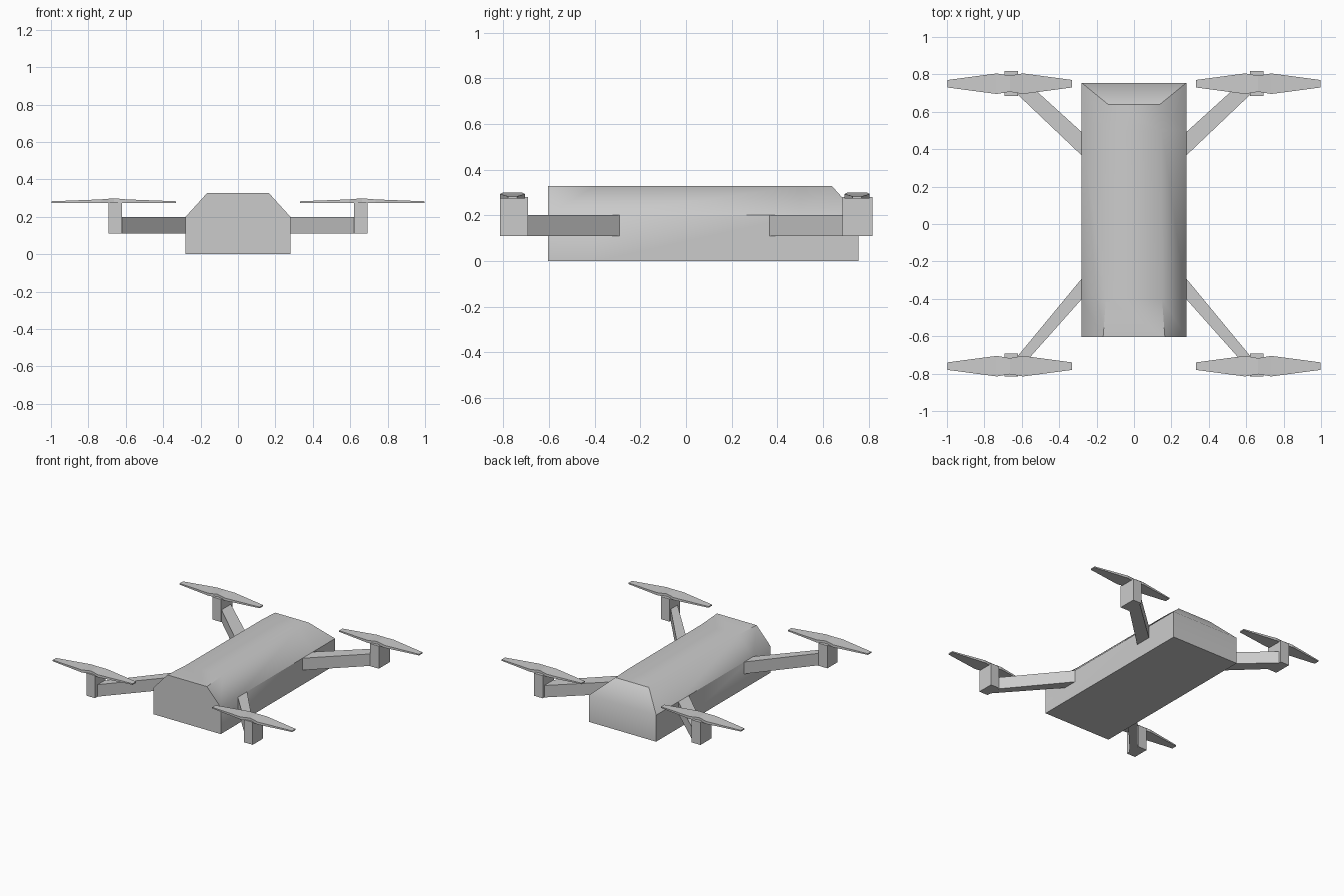
import bpy, math

if "Cube" in bpy.data.objects:
    bpy.data.objects.remove(bpy.data.objects["Cube"])


def make(name, verts, faces, smooth=False):
    me = bpy.data.meshes.new(name)
    me.from_pydata(verts, [], faces)
    ob = bpy.data.objects.new(name, me)
    bpy.context.collection.objects.link(ob)
    bpy.context.view_layer.objects.active = ob
    bpy.ops.object.select_all(action='DESELECT')
    ob.select_set(True)
    bpy.ops.object.mode_set(mode='EDIT')
    bpy.ops.mesh.select_all(action='SELECT')
    bpy.ops.mesh.normals_make_consistent(inside=False)
    bpy.ops.object.mode_set(mode='OBJECT')
    if smooth:
        bpy.ops.object.shade_smooth_by_angle(angle=math.radians(45))
    return ob


def prism(name, outline, z0, z1):
    n = len(outline)
    verts = [(x, y, z) for z in (z0, z1) for x, y in outline]
    faces = [tuple(range(n)), tuple(range(n, 2 * n))]
    faces += [(i, (i + 1) % n, n + (i + 1) % n, n + i) for i in range(n)]
    return make(name, verts, faces)


def loft(name, rings, caps, smooth=False):
    n = len(rings[0])
    faces = list(caps)
    for r in range(len(rings) - 1):
        for i in range(n):
            j = (i + 1) % n
            faces.append((r * n + i, r * n + j, (r + 1) * n + j, (r + 1) * n + i))
    return make(name, [p for ring in rings for p in ring], faces, smooth)


# body: lofted hull with chamfered shoulders and a sloped tail
def section(y, top_y, w):
    return [(-.28, y, 0), (.28, y, 0), (.28, y, .2),
            (w, top_y, .327), (-w, top_y, .327), (-.28, y, .2)]


rings = [section(-.605, -.605, .165), section(-.4, -.4, .15),
         section(.5, .5, .148), section(.755, .64, .139)]
loft('body', rings, [tuple(range(6)), (18, 19, 20, 23), (23, 20, 21, 22)], True)

# propeller blade stations: offset along x, half width, top height
blade = [(-.333, .02, .283), (-.07, .055, .293), (0, .043, .299),
         (.07, .055, .293), (.333, .02, .283)]

arms = {
    'front': [(.278, -.29), (.278, -.40), (.625, -.79), (.625, -.71)],
    'back': [(.278, .49), (.278, .365), (.625, .695), (.625, .805)],
}

for side, s in (('right', 1), ('left', -1)):
    for end, outline in arms.items():
        tag = end + '_' + side
        # arm
        prism('arm_' + tag, [(s * x, y) for x, y in outline], .11, .2)
        # motor post
        y0, y1 = (-.815, -.692) if end == 'front' else (.685, .818)
        prism('motor_post_' + tag, [(s * .62, y0), (s * .693, y0),
                                    (s * .693, y1), (s * .62, y1)], .11, .28)
        # propeller
        cx, cy = s * .664, (-.76 if end == 'front' else .75)
        rings = [[(cx + x, cy - h, .274), (cx + x, cy + h, .274),
                  (cx + x, cy + h, z), (cx + x, cy - h, z)] for x, h, z in blade]
        loft('propeller_' + tag, rings, [(0, 1, 2, 3), (16, 17, 18, 19)])
